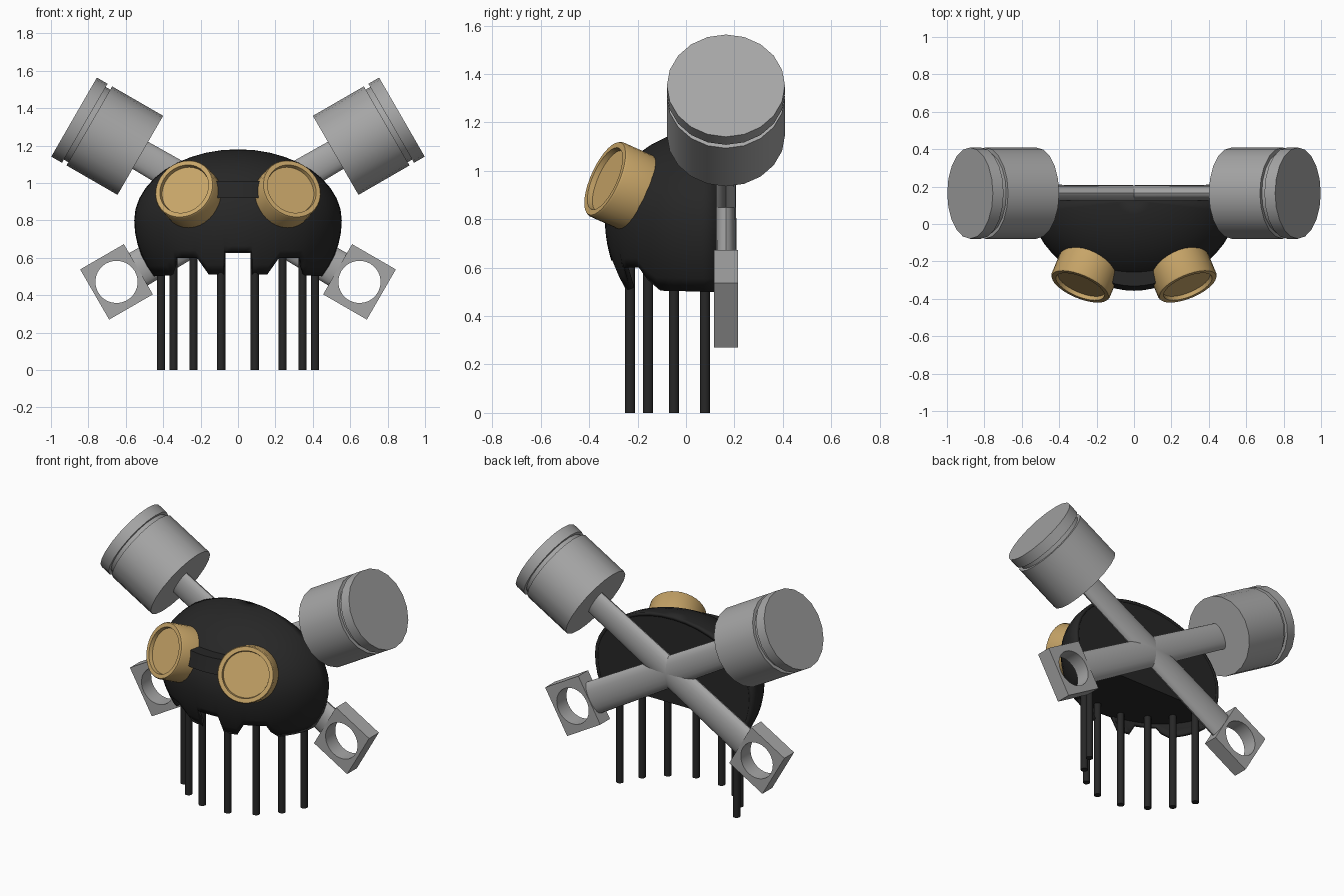
import bpy, bmesh, math
from mathutils import Matrix, Vector

if "Cube" in bpy.data.objects:
    bpy.data.objects.remove(bpy.data.objects["Cube"])


def material(name, rgb):
    m = bpy.data.materials.new(name)
    m.diffuse_color = (*rgb, 1)
    m.use_nodes = True
    m.node_tree.nodes["Principled BSDF"].inputs["Base Color"].default_value = m.diffuse_color
    return m


DARK = material("dark_charcoal", (0.02, 0.02, 0.02))
GREY = material("steel_grey", (0.38, 0.38, 0.38))
GOLD = material("brass_gold", (0.58, 0.38, 0.14))


def finish(name, bm, mat, matrix=None, recalc=True, angle=32):
    if matrix:
        bm.transform(matrix)
    if recalc:
        bmesh.ops.recalc_face_normals(bm, faces=bm.faces)
    me = bpy.data.meshes.new(name)
    bm.to_mesh(me)
    bm.free()
    me.materials.append(mat)
    ob = bpy.data.objects.new(name, me)
    bpy.context.collection.objects.link(ob)
    bpy.ops.object.select_all(action='DESELECT')
    ob.select_set(True)
    bpy.context.view_layer.objects.active = ob
    bpy.ops.object.shade_smooth_by_angle(angle=math.radians(angle))
    return ob


def lathe(profile, n):
    """Capped solid turned round z from (radius, height) points."""
    bm = bmesh.new()
    rings = [[bm.verts.new((r * math.cos(2 * math.pi * i / n),
                            r * math.sin(2 * math.pi * i / n), z)) for i in range(n)]
             for r, z in profile]
    for a, b in zip(rings, rings[1:]):
        for i in range(n):
            j = (i + 1) % n
            bm.faces.new((a[i], a[j], b[j], b[i]))
    bm.faces.new(rings[0][::-1])
    bm.faces.new(rings[-1])
    return bm


def frame(x, y, z, origin):
    """Matrix whose columns are the given axes."""
    m = Matrix((x, y, z)).transposed().to_4x4()
    m.translation = origin
    return m


# Helmet: half ellipsoid with a flat back and a toothed lower edge
CY, CZ = 0.125, 0.80
HALF = [0, 4, 8, 9.5, 13, 16.5, 20, 25.5, 30, 35.5, 41, 45, 52, 60, 67, 75, 82, 90]
ANGLES = [-a for a in HALF[:0:-1]] + HALF
EDGE = [(0, .63), (8, .63), (9.5, .51), (20, .51), (25.5, .6), (41, .6),
        (45, .55), (52, .505), (90, .5)]


def toothed(a):
    a = abs(a)
    for (a0, z0), (a1, z1) in zip(EDGE, EDGE[1:]):
        if a <= a1:
            return z0 + (z1 - z0) * (a - a0) / (a1 - a0)


def dome(bottom, scale, closed):
    bm = bmesh.new()
    cols = []
    for a in ANGLES:
        u = math.radians(a)
        tb = -math.asin((CZ - bottom(a)) / 0.51)
        ts = [tb * (1 - i / 5) for i in range(5)] + [math.pi / 2 * i / 10 for i in range(11)]
        col = []
        for t in ts:
            k = math.cos(t) * scale
            rz = 0.38 * scale if t > 0 else 0.51
            col.append(bm.verts.new((0.555 * k * math.sin(u), CY - 0.46 * k * math.cos(u),
                                     CZ + rz * math.sin(t))))
        cols.append(col)
    for c, d in zip(cols, cols[1:]):
        for i in range(len(c) - 1):
            bm.faces.new((c[i], d[i], d[i + 1], c[i + 1]))
    if closed:
        bm.faces.new(cols[0] + cols[-1][::-1])
        bm.faces.new([c[0] for c in cols][::-1])
    bmesh.ops.remove_doubles(bm, verts=bm.verts, dist=1e-4)
    return bm


shell = finish("helmet_shell", dome(toothed, 1.0, False), DARK, recalc=False)
sol = shell.modifiers.new("thickness", 'SOLIDIFY')
sol.thickness = 0.02
sol.offset = -1
finish("helmet_core", dome(lambda a: 0.625, 0.98, True), DARK)

# Hanging strands under the helmet
for i, (x, y) in enumerate([(.412, .078), (.345, -.05), (.238, -.157), (.09, -.231)]):
    for side, s in (("left", -1), ("right", 1)):
        finish(f"strand_{side}_{i + 1}", lathe([(.022, 0), (.022, .66)], 10), DARK,
               Matrix.Translation((s * x, y, 0)), angle=40)

# Goggles: brass cups with a recessed lens, facing up and outward
for side, s in (("left", -1), ("right", 1)):
    n = Vector((s * 0.357, -0.851, 0.383)).normalized()
    x = Vector((0, 0, 1)).cross(n).normalized()
    cup = [(.168, -.21), (.168, -.008), (.163, 0), (.139, 0), (.135, -.022)]
    finish(f"goggle_{side}", lathe(cup, 32), GOLD,
           frame(x, n.cross(x), n, (s * .288, -.335, .968)))

# Curved nose bridge between the goggles
bm = bmesh.new()
rows = []
for i in range(7):
    x = -0.15 + 0.05 * i
    y = -0.357 + 1.2 * x * x
    rows.append([bm.verts.new(p) for p in ((x, y, .92), (x, y + .025, 1.01),
                                           (x, y + .10, 1.01), (x, y + .10, .92))])
for a, b in zip(rows, rows[1:]):
    for i in range(4):
        j = (i + 1) % 4
        bm.faces.new((a[i], a[j], b[j], b[i]))
bm.faces.new(rows[0])
bm.faces.new(rows[-1])
finish("goggle_bridge", bm, DARK)


def bracket(hx, hy, r, h, n=32):
    """Rectangular block with a round hole along z."""
    bm = bmesh.new()
    sec = []
    for i in range(n):
        c, s = math.cos(2 * math.pi * i / n), math.sin(2 * math.pi * i / n)
        k = max(abs(c), abs(s))
        pts = ((hx * c / k, hy * s / k, -h), (hx * c / k, hy * s / k, h),
               (r * c, r * s, h), (r * c, r * s, -h))
        sec.append([bm.verts.new(p) for p in pts])
    for i in range(n):
        a, b = sec[i], sec[(i + 1) % n]
        for j in range(4):
            m = (j + 1) % 4
            bm.faces.new((a[j], a[m], b[m], b[j]))
    return bm


# Crossed pistons: head, tapered oval rod and holed end block
CROSS = Vector((0, 0.165, 0.846))
PISTON = [(.244, 0), (.244, .315), (.224, .315), (.224, .343), (.244, .343), (.244, .409)]
for side, s in (("left", -1), ("right", 1)):
    d = Vector((s * math.cos(math.radians(30)), 0, 0.5))
    y = Vector((0, 1, 0))
    p = y.cross(d)
    finish(f"piston_head_{side}", lathe(PISTON, 20), GREY, frame(p, y, d, CROSS + d * .603))
    finish(f"piston_rod_{side}", lathe([(1, -.632), (.83, .65)], 20), GREY,
           frame(p * .10, y * .046, d, CROSS))
    finish(f"rod_end_block_{side}", bracket(.135, .155, .113, .049), GREY,
           frame(d, p, y, CROSS - d * .75))
